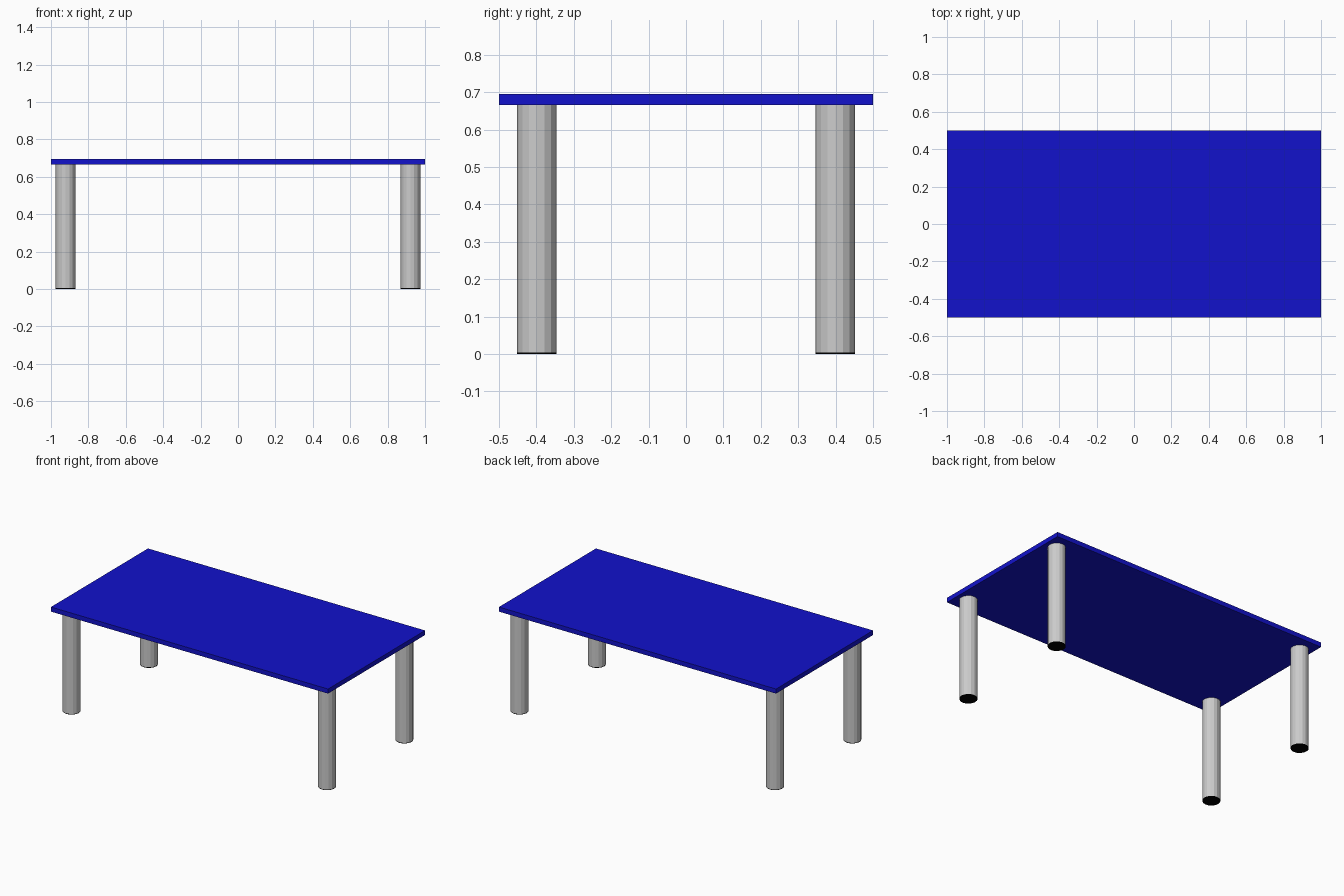
import bpy

if "Cube" in bpy.data.objects:
    bpy.data.objects.remove(bpy.data.objects["Cube"])

TOP_Z, UNDER_Z, FOOT_H = 0.695, 0.665, 0.004
LEG_R, LEG_X, LEG_Y = 0.053, 0.922, 0.399


def material(name, rgb):
    mat = bpy.data.materials.new(name)
    mat.diffuse_color = (*rgb, 1)
    mat.use_nodes = True
    mat.node_tree.nodes["Principled BSDF"].inputs["Base Color"].default_value = mat.diffuse_color
    return mat


def cylinder(name, x, y, z0, z1, mat=None):
    bpy.ops.mesh.primitive_cylinder_add(
        vertices=16, radius=LEG_R, depth=z1 - z0, location=(x, y, (z0 + z1) / 2))
    ob = bpy.context.object
    ob.name = name
    if mat:
        ob.data.materials.append(mat)
    return ob


blue = material("blue", (0.006, 0.006, 0.6))
black = material("black", (0, 0, 0))

# Table top
bpy.ops.mesh.primitive_cube_add(size=1, location=(0, 0, (TOP_Z + UNDER_Z) / 2))
top = bpy.context.object
top.name = "table_top"
top.scale = (2, 1, TOP_Z - UNDER_Z)
bpy.ops.object.transform_apply(location=False, rotation=False, scale=True)
top.data.materials.append(blue)

# Four round legs, each with a thin black foot pad
for sx, side in ((-1, "left"), (1, "right")):
    for sy, end in ((-1, "front"), (1, "back")):
        x, y = sx * LEG_X, sy * LEG_Y
        cylinder(f"{end}_{side}_leg", x, y, FOOT_H, UNDER_Z)
        cylinder(f"{end}_{side}_foot_pad", x, y, 0, FOOT_H, black)
